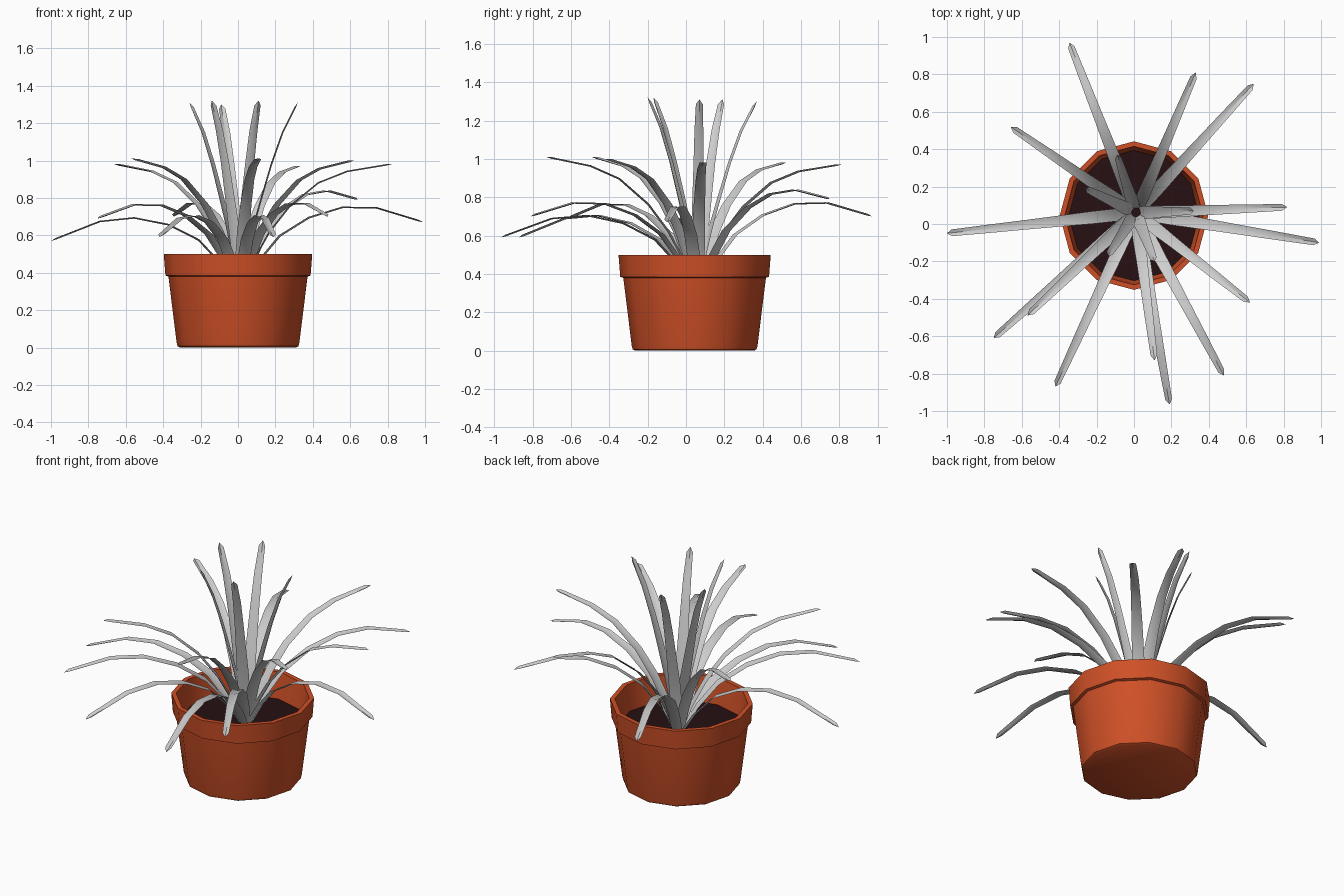
import bpy, bmesh, math
from mathutils import Vector

if "Cube" in bpy.data.objects:
    bpy.data.objects.remove(bpy.data.objects["Cube"])

CX, CY = 0.0, 0.045      # pot axis
ROOT = Vector((0.01, 0.06, 0))  # where the leaves meet
SIDES = 12


def material(name, rgb):
    m = bpy.data.materials.new(name)
    m.diffuse_color = (*rgb, 1)
    m.use_nodes = True
    m.node_tree.nodes["Principled BSDF"].inputs["Base Color"].default_value = m.diffuse_color
    return m


terracotta = material("terracotta", (0.62, 0.08, 0.02))
soil_brown = material("dark soil", (0.02, 0.005, 0.006))
leaf_grey = material("pale grey leaf", (0.62, 0.62, 0.62))


def finish(bm, name, mat, angle, recalc=True):
    if recalc:
        bmesh.ops.recalc_face_normals(bm, faces=bm.faces)
    me = bpy.data.meshes.new(name)
    bm.to_mesh(me)
    bm.free()
    me.materials.append(mat)
    ob = bpy.data.objects.new(name, me)
    bpy.context.collection.objects.link(ob)
    bpy.ops.object.select_all(action='DESELECT')
    ob.select_set(True)
    bpy.context.view_layer.objects.active = ob
    bpy.ops.object.shade_smooth_by_angle(angle=math.radians(angle))
    return ob


def ring(bm, r, z):
    return [bm.verts.new((CX + r * math.cos(2 * math.pi * i / SIDES),
                          CY + r * math.sin(2 * math.pi * i / SIDES), z))
            for i in range(SIDES)]


# Pot: turned profile with overhanging rim, closed inside below the soil
bm = bmesh.new()
profile = [(0.31, 0), (0.323, 0.007), (0.328, 0.025), (0.372, 0.38), (0.388, 0.385),
           (0.397, 0.5), (0.37, 0.5), (0.345, 0.32)]
rings = [ring(bm, r, z) for r, z in profile]
for a, b in zip(rings, rings[1:]):
    for i in range(SIDES):
        j = (i + 1) % SIDES
        bm.faces.new((a[i], a[j], b[j], b[i]))
bm.faces.new(rings[0])
bm.faces.new(rings[-1])
finish(bm, "pot", terracotta, 35)

# Soil disc
bm = bmesh.new()
bm.faces.new(ring(bm, 0.349, 0.345))
finish(bm, "soil", soil_brown, 30, recalc=False)

# Leaf arcs (distance from root, height), one for each layer of leaves
ARCS = {
    "upright_leaf": [(0.02, .33), (0.04, .5), (0.075, .65), (0.12, .81),
                     (0.17, .98), (0.23, 1.15), (0.31, 1.31)],
    "middle_leaf": [(0.02, .33), (0.08, .48), (0.155, .62), (0.26, .76),
                    (0.41, .89), (0.56, .955), (0.79, 1.0)],
    "drooping_leaf": [(0.03, .33), (0.11, .46), (0.22, .585), (0.38, .675),
                      (0.56, .72), (0.74, .71), (1.0, .62)],
}
# Leaf tips (x, y, z)
TIPS = {
    "upright_leaf": [(-.26, .19, 1.31), (-.09, .37, 1.30), (.32, .07, 1.31),
                     (.11, -.20, 1.32), (-.14, -.17, 1.32)],
    "middle_leaf": [(.33, .81, .97), (-.66, .52, .98), (.82, .09, .98),
                    (.62, -.42, 1.0), (.11, -.73, 1.01), (-.57, -.49, 1.01)],
    "drooping_leaf": [(-.345, .97, .70), (.64, .75, .79), (.99, -.10, .67),
                      (.48, -.81, .70), (.19, -.965, .59), (-.42, -.87, .59),
                      (-.75, -.61, .69), (-1.0, -.05, .57)],
}
WIDTHS = [.030, .034, .034, .030, .026, .023, .018]


def leaf(name, arc, tip):
    tip = Vector(tip)
    flat = Vector((tip.x, tip.y, 0)) - ROOT
    out = flat.normalized()
    side = Vector((-out.y, out.x, 0))
    r_end, z_end = arc[-1]
    pts = []
    for r, z in arc:
        t = r / r_end
        pts.append(ROOT + out * (flat.length * t)
                   + Vector((0, 0, z + (tip.z - z_end) * t)))
    # pull the last full section back to leave a short point
    end = pts[-1].copy()
    pts[-1] = end + (pts[-2] - end).normalized() * 0.03
    bm = bmesh.new()
    prev = None
    for k, (p, w) in enumerate(zip(pts, WIDTHS)):
        nxt = pts[k + 1] if k < len(pts) - 1 else end
        up = (nxt - p).normalized().cross(side)
        row = [bm.verts.new(p + side * w + up * 0.005), bm.verts.new(p - up * 0.003),
               bm.verts.new(p - side * w + up * 0.005)]
        if prev:
            for i in range(2):
                bm.faces.new((prev[i], prev[i + 1], row[i + 1], row[i]))
        prev = row
    v = bm.verts.new(end)
    for i in range(2):
        bm.faces.new((prev[i], prev[i + 1], v))
    finish(bm, name, leaf_grey, 40, recalc=False)


for kind, tips in TIPS.items():
    for n, t in enumerate(tips, 1):
        leaf(f"{kind}_{n}", ARCS[kind], t)
